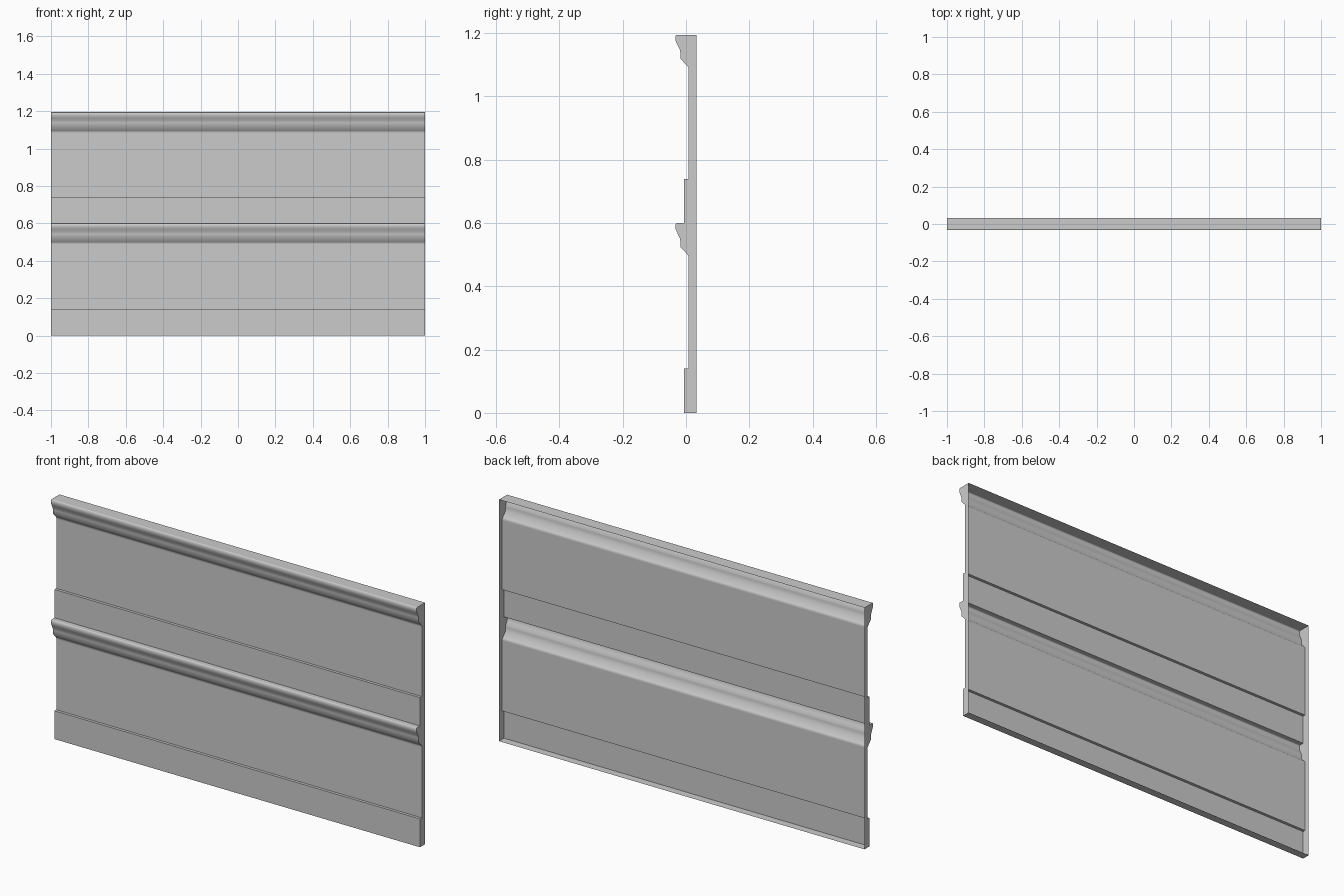
import bpy
import bmesh
import math

HALF_WIDTH = 1.0
HEIGHT = 1.195
BACK = 0.033      # rear edge of the rim
PANEL = 0.008     # recessed board face
BAND = -0.006     # raised band face

cube = bpy.data.objects.get("Cube")
if cube:
    bpy.data.objects.remove(cube, do_unlink=True)

grey = bpy.data.materials.new("plain_grey")
grey.use_nodes = True
colour = (0.6, 0.6, 0.6, 1)
grey.diffuse_color = colour
grey.node_tree.nodes["Principled BSDF"].inputs["Base Color"].default_value = colour


def moulding(top):
    """Section (y, z) of a moulding: eased lip, cove and lower slope."""
    steps = [(-0.027, 0), (-0.030, 0), (-0.033, 0.003), (-0.033, 0.019),
             (-0.027, 0.032), (-0.020, 0.046), (-0.018, 0.056),
             (-0.018, 0.075), (0.005, 0.100), (PANEL, 0.105), (PANEL, 0.112)]
    return [(y, top - drop) for y, drop in steps]


# Section from the rear top edge, down the front, to the rear bottom edge
section = [(BACK, HEIGHT)]
section += moulding(HEIGHT)
section += [(PANEL, 0.74), (BAND, 0.74), (BAND, 0.60)]
section += moulding(0.60)
section += [(PANEL, 0.14), (BAND, 0.14), (BAND, 0), (BACK, 0)]

# Hollow shell: the section swept across the width, closed ends, open back
bm = bmesh.new()
left, right = [[bm.verts.new((x, y, z)) for y, z in section]
               for x in (-HALF_WIDTH, HALF_WIDTH)]
for i in range(len(section) - 1):
    bm.faces.new((left[i], left[i + 1], right[i + 1], right[i]))
bm.faces.new(right)
bm.faces.new(left[::-1])

mesh = bpy.data.meshes.new("wall_panel")
bm.to_mesh(mesh)
bm.free()
mesh.materials.append(grey)
panel = bpy.data.objects.new("wall_panel", mesh)
bpy.context.collection.objects.link(panel)

# Smooth the coves, keep the steps and corners sharp
bpy.ops.object.select_all(action="DESELECT")
panel.select_set(True)
bpy.context.view_layer.objects.active = panel
bpy.ops.object.shade_smooth_by_angle(angle=math.radians(50))
